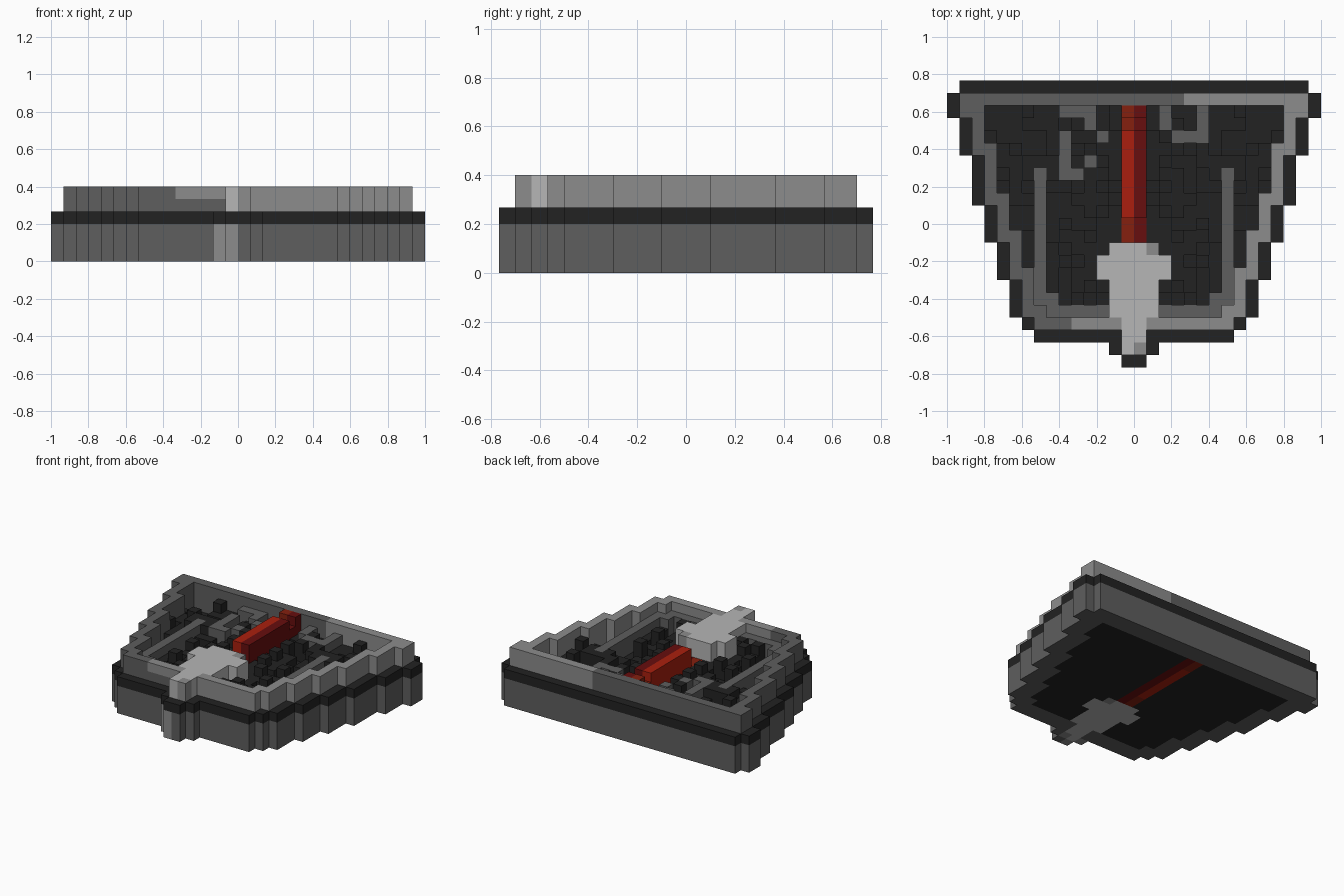
import bpy, bmesh, random

cube = bpy.data.objects.get("Cube")
if cube:
    bpy.data.objects.remove(cube, do_unlink=True)

U = 1 / 15          # one block
BACK = 11.5 * U     # y of the rear edge
random.seed(4)


def material(name, hexcol):
    lin = [(int(hexcol[i:i + 2], 16) / 255) for i in (0, 2, 4)]
    lin = [((c + 0.055) / 1.055) ** 2.4 if c > 0.04 else c / 12.92 for c in lin]
    m = bpy.data.materials.new(name)
    m.use_nodes = True
    m.diffuse_color = (*lin, 1)
    m.node_tree.nodes["Principled BSDF"].inputs["Base Color"].default_value = (*lin, 1)
    return m


BLACK = material("black", "222222")
GREY = material("dark grey", "5e5e5e")
MID = material("mid grey", "8c8c8c")
LIGHT = material("light grey", "b6b6b6")
RED = material("red", "aa1f0e")
RUST = material("rust red", "85200f")
MAROON = material("dark red", "670e0e")


def block(r0, r1, c0, c1):
    """Set of cells from row r0 to r1 and column c0 to c1, inclusive."""
    return {(r, c) for r in range(r0, r1 + 1) for c in range(c0, c1 + 1)}


def mirror(cells):
    return cells | {(r, -1 - c) for r, c in cells}


def part(name, cells, z0, z1, mat):
    """Extrude a set of grid cells between two block levels."""
    if not cells:
        return
    bm = bmesh.new()
    cache = {}

    def v(r, c, z):
        if (r, c, z) not in cache:
            cache[r, c, z] = bm.verts.new((c * U, BACK - r * U, z * U))
        return cache[r, c, z]

    for r, c in sorted(cells):
        ring = [(r + 1, c), (r + 1, c + 1), (r, c + 1), (r, c)]
        bm.faces.new([v(*p, z1) for p in ring])
        bm.faces.new([v(*p, z0) for p in reversed(ring)])
        nbrs = [(r + 1, c), (r, c + 1), (r - 1, c), (r, c - 1)]
        for i, n in enumerate(nbrs):
            if n not in cells:
                a, b = ring[i], ring[(i + 1) % 4]
                bm.faces.new([v(*a, z0), v(*b, z0), v(*b, z1), v(*a, z1)])
    me = bpy.data.meshes.new(name)
    bm.to_mesh(me)
    bm.free()
    me.materials.append(mat)
    bpy.context.collection.objects.link(bpy.data.objects.new(name, me))


# Stepped outline: half width of each row, rear to front
half = [14, 15, 15] + [14] * 3 + [13] * 4 + [12] * 3 + [11] * 3 + [10] * 3 + [9, 8, 2, 1]
outline = {(r, c) for r, h in enumerate(half) for c in range(-h, h)}
STEPS = [(1, 0), (-1, 0), (0, 1), (0, -1)]
DIAG = STEPS + [(1, 1), (1, -1), (-1, 1), (-1, -1)]


def shrink(cells, steps):
    return {(r, c) for r, c in cells if all((r + a, c + b) in cells for a, b in steps)}


inset = shrink(outline, STEPS) - {(20, -2), (20, 1)}
inside = shrink(inset, DIAG)

# Nose plate and central spine footprints
nose = block(13, 13, -2, 1) | block(14, 15, -3, 2) | block(16, 18, -2, 1) | block(19, 21, -1, 0)
spine = block(2, 12, -1, 0)
wall = inset - inside - nose - spine
floor = inside - nose - spine

# Hull base and belt
rim = outline - inset
nose_foot = block(21, 22, -2, -1) & rim
part("hull_base", (rim | wall) - nose_foot, 0, 3, GREY)
part("nose_foot", nose_foot, 0, 3, MID)
part("belt", rim, 3, 4, BLACK)
part("floor", floor, 0, 3, BLACK)

# Parapet wall, lighter on the left side
lit = {(r, c) for r, c in wall if (r == 1 and c >= 4) or (1 < r < 19 and c > 0) or (r >= 19 and c >= 0)}
front_cap = {(r, c) for r, c in wall if r >= 19 and -5 <= c < 0}
part("wall_dark", wall - lit - front_cap, 3, 6, GREY)
part("wall_light", lit, 3, 6, MID)
part("wall_front_lower", front_cap, 3, 5, GREY)
part("wall_front_cap", front_cap, 5, 6, MID)

# Nose plate
nose_shade = {(21, 0), (13, 1)}
part("nose_plate", nose - nose_shade, 0, 6, LIGHT)
part("nose_shade", nose_shade, 0, 6, MID)

# Central red spine: tall bar, notch and rear block, low front foot
for col, main, end, side in ((-1, RED, RUST, "right"), (0, MAROON, MAROON, "left")):
    part("spine_foot_" + side, block(11, 12, col, col), 0, 4, end)
    part("spine_bar_" + side, block(4, 10, col, col), 0, 6, main)
    part("spine_notch_" + side, block(3, 3, col, col), 0, 5, end)
    part("spine_rear_" + side, block(2, 2, col, col), 0, 6, end)

# Inner grey ridges along the sides and front
ridges = mirror(block(7, 18, 7, 7) | block(17, 18, 6, 6) | block(18, 18, 2, 5)) & floor
part("inner_ridges", ridges, 3, 5, GREY)

# Grey pipework near the rear
pipes = (block(2, 2, -6, -4) | block(3, 3, -4, -4) | block(4, 4, -3, -3)
         | block(4, 7, -6, -6) | block(7, 7, -5, -5) | block(6, 6, -4, -4)
         | block(2, 3, 2, 2) | block(4, 4, 3, 5) | block(2, 3, 5, 5)) & floor
part("rear_pipes", pipes, 3, 5, GREY)

# Black machinery of mixed height on the floor
low, tall = set(), set()
for r, c in sorted(floor - ridges - pipes):
    if c > 0:
        k = random.random()
        if k < 0.4:
            low |= mirror({(r, c)})
        elif k < 0.6:
            tall |= mirror({(r, c)})
taken = ridges | pipes
part("machinery_low", low - taken, 3, 4, BLACK)
part("machinery_tall", tall - taken, 3, 5, BLACK)
